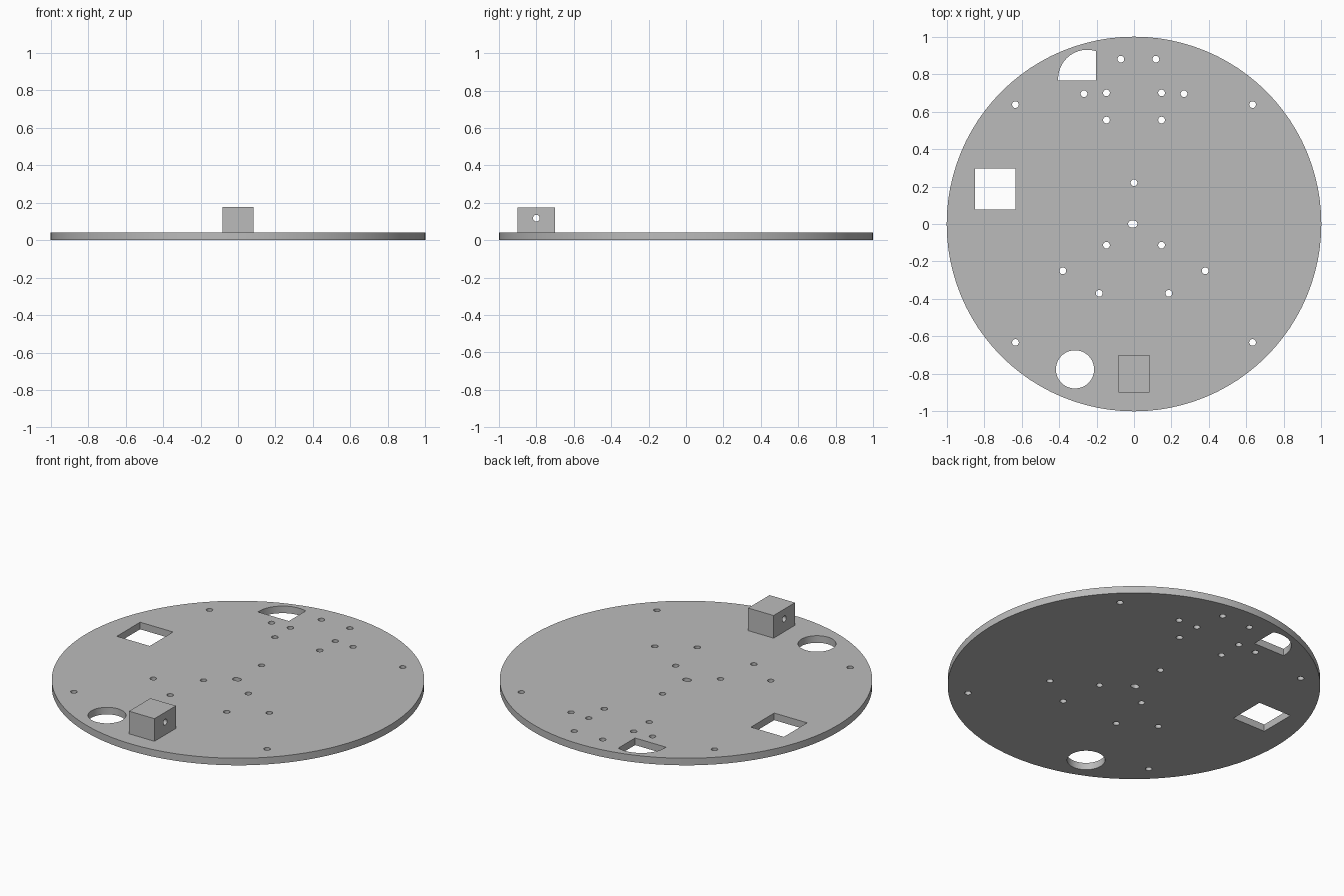
import bpy, bmesh, math

if "Cube" in bpy.data.objects:
    bpy.data.objects.remove(bpy.data.objects["Cube"])

PLATE_H = 0.042
HOLE_R = 0.018

grey = bpy.data.materials.new("plain grey")
grey.diffuse_color = (0.5, 0.5, 0.5, 1)
grey.use_nodes = True
grey.node_tree.nodes["Principled BSDF"].inputs["Base Color"].default_value = grey.diffuse_color


def arc(cx, cy, r, a0, a1, n):
    """Points on an arc, angles in degrees, both ends included."""
    angles = [math.radians(a0 + (a1 - a0) * i / n) for i in range(n + 1)]
    return [(cx + r * math.cos(a), cy + r * math.sin(a)) for a in angles]


def circle(cx, cy, r, n):
    return arc(cx, cy, r, 0, 360, n)[:-1]


def rect(x0, x1, y0, y1):
    return [(x0, y0), (x1, y0), (x1, y1), (x0, y1)]


def prisms(name, outlines, z0, z1):
    """One object made of upright prisms, one per outline."""
    bm = bmesh.new()
    for pts in outlines:
        face = bm.faces.new([bm.verts.new((x, y, z0)) for x, y in pts])
        top = bmesh.ops.extrude_face_region(bm, geom=[face])["geom"]
        for v in top:
            if isinstance(v, bmesh.types.BMVert):
                v.co.z = z1
    bmesh.ops.recalc_face_normals(bm, faces=bm.faces)
    mesh = bpy.data.meshes.new(name)
    bm.to_mesh(mesh)
    bm.free()
    mesh.materials.append(grey)
    obj = bpy.data.objects.new(name, mesh)
    bpy.context.collection.objects.link(obj)
    return obj


def cut(target, cutter):
    """Subtract the cutter, then remove it."""
    mod = target.modifiers.new("holes", "BOOLEAN")
    mod.operation = "DIFFERENCE"
    mod.solver = "EXACT"
    mod.object = cutter
    bpy.context.view_layer.objects.active = target
    bpy.ops.object.modifier_apply(modifier=mod.name)
    bpy.data.objects.remove(cutter)


# Round base plate
plate = prisms("base_plate", [circle(0, 0, 1, 96)], 0, PLATE_H)

# Screw holes: mirrored pairs, then single ones
pairs = [(0.267, 0.695), (0.147, 0.70), (0.147, 0.555), (0.633, 0.637),
         (0.147, -0.113), (0.38, -0.25), (0.186, -0.37), (0.633, -0.632)]
singles = [(-0.07, 0.88), (0.117, 0.88), (0, 0.22)]
spots = [(s * x, y) for x, y in pairs for s in (-1, 1)] + singles
openings = [circle(x, y, HOLE_R, 24) for x, y in spots]

# Centre slot, square window, round window and quarter-round window
openings.append(arc(0, 0, HOLE_R, -90, 90, 12) + arc(-0.014, 0, HOLE_R, 90, 270, 12))
openings.append(rect(-0.848, -0.632, 0.077, 0.295))
openings.append(circle(-0.315, -0.776, 0.102, 48))
openings.append([(-0.405, 0.765), (-0.202, 0.765)]
                + arc(-0.25, 0.775, 0.155, 72, 180, 20))
cut(plate, prisms("plate_cutter", openings, -0.1, 0.2))

# Mounting block with a hole running through it sideways
block = prisms("mounting_block", [rect(-0.084, 0.083, -0.9, -0.7)], PLATE_H, 0.176)
drill = prisms("block_cutter", [circle(0, 0, HOLE_R, 24)], -0.3, 0.3)
drill.rotation_euler = (0, math.pi / 2, 0)
drill.location = (0, -0.8, 0.118)
bpy.context.view_layer.update()
cut(block, drill)

# Smooth rims, crisp edges
for obj in (plate, block):
    bpy.ops.object.select_all(action="DESELECT")
    obj.select_set(True)
    bpy.context.view_layer.objects.active = obj
    bpy.ops.object.shade_smooth_by_angle(angle=math.radians(30))
